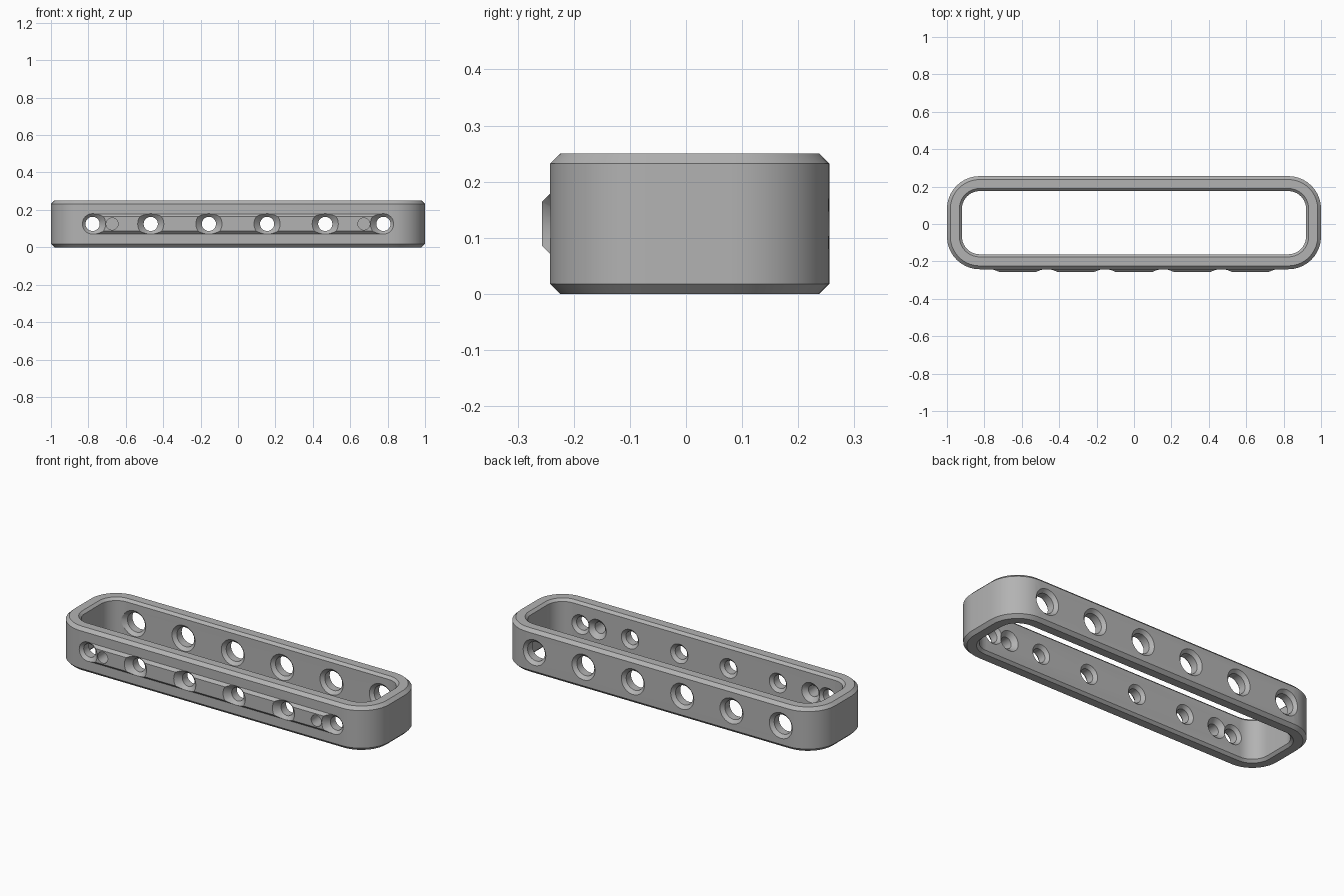
import bpy, bmesh, math
from mathutils import Vector

cube = bpy.data.objects.get("Cube")
if cube:
    bpy.data.objects.remove(cube, do_unlink=True)

# Main dimensions
HALF_X, FRONT, BACK, HEIGHT = 1.0, -0.242, 0.256, 0.25
RADIUS, WALL, BEVEL, IN_BEVEL = 0.175, 0.08, 0.018, 0.014
MID_Z = 0.125
SPACING = 0.311
ARC = 10

grey = bpy.data.materials.new("plain grey")
grey.use_nodes = True
grey.diffuse_color = (0.45, 0.45, 0.45, 1)
grey.node_tree.nodes["Principled BSDF"].inputs["Base Color"].default_value = grey.diffuse_color


def make_object(name, bm):
    bmesh.ops.recalc_face_normals(bm, faces=bm.faces)
    mesh = bpy.data.meshes.new(name)
    bm.to_mesh(mesh)
    bm.free()
    mesh.materials.append(grey)
    obj = bpy.data.objects.new(name, mesh)
    bpy.context.collection.objects.link(obj)
    return obj


def bridge(bm, loop_a, loop_b):
    n = len(loop_a)
    for i in range(n):
        j = (i + 1) % n
        bm.faces.new((loop_a[i], loop_a[j], loop_b[j], loop_b[i]))


def rounded_loop(bm, inset, z):
    """Rounded rectangle moved inwards, with concentric corners."""
    cy, hy = (FRONT + BACK) / 2, (BACK - FRONT) / 2
    verts = []
    for q, (sx, sy) in enumerate(((1, 1), (-1, 1), (-1, -1), (1, -1))):
        for k in range(ARC + 1):
            a = (q + k / ARC) * math.pi / 2
            r = RADIUS - inset
            verts.append(bm.verts.new((sx * (HALF_X - RADIUS) + r * math.cos(a),
                                       cy + sy * (hy - RADIUS) + r * math.sin(a), z)))
    return verts


def combine(target, tool, operation):
    mod = target.modifiers.new("combine", 'BOOLEAN')
    mod.operation, mod.object, mod.solver = operation, tool, 'EXACT'
    bpy.ops.object.select_all(action='DESELECT')
    bpy.context.view_layer.objects.active = target
    target.select_set(True)
    bpy.ops.object.modifier_apply(modifier=mod.name)
    bpy.data.objects.remove(tool, do_unlink=True)


def hole_cutter(x, profile, sides=32):
    """Turned cutter along y; profile holds (y, radius) pairs."""
    bm = bmesh.new()
    rings = []
    for y, r in profile:
        rings.append([bm.verts.new((x + r * math.cos(t), y, MID_Z + r * math.sin(t)))
                      for t in (math.tau * i / sides for i in range(sides))])
    for a, b in zip(rings, rings[1:]):
        bridge(bm, a, b)
    bm.faces.new(rings[0])
    bm.faces.new(rings[-1])
    cutter = make_object("hole_cutter", bm)
    cutter.hide_render = True
    return cutter


def countersunk(y0, y1, radius, sink):
    """Straight hole with a 45 degree cone at both wall faces."""
    over = 0.02
    return ((y0 - over, radius + sink + over), (y0 + sink, radius),
            (y1 - sink, radius), (y1 + over, radius + sink + over))


# Chamfered ring frame
bm = bmesh.new()
section = ((0, BEVEL), (0, HEIGHT - BEVEL), (BEVEL, HEIGHT), (WALL - IN_BEVEL, HEIGHT),
           (WALL, HEIGHT - IN_BEVEL), (WALL, IN_BEVEL), (WALL - IN_BEVEL, 0), (BEVEL, 0))
loops = [rounded_loop(bm, d, z) for d, z in section]
for i, loop in enumerate(loops):
    bridge(bm, loop, loops[(i + 1) % len(loops)])
frame = make_object("ring_frame", bm)

# Raised rail along the front
bm = bmesh.new()
rail_section = ((-0.2, -0.054), (FRONT, -0.054), (-0.257, -0.039),
                (-0.257, 0.039), (FRONT, 0.054), (-0.2, 0.054))
ends = [[bm.verts.new((x, y, MID_Z + z)) for y, z in rail_section] for x in (-0.77, 0.77)]
bridge(bm, *ends)
for end in ends:
    bm.faces.new(end)
combine(frame, make_object("front_rail", bm), 'UNION')

# Six holes through each long wall
for i in range(6):
    x = (i - 2.5) * SPACING
    combine(frame, hole_cutter(x, countersunk(FRONT, FRONT + WALL, 0.038, 0.017)), 'DIFFERENCE')
    combine(frame, hole_cutter(x, countersunk(BACK - WALL, BACK, 0.055, 0.018)), 'DIFFERENCE')

# Small screw holes in the rail, widened from inside
inner = FRONT + WALL
for side in (-1, 1):
    profile = ((-0.28, 0.032), (inner - 0.025, 0.032), (inner, 0.057), (inner + 0.01, 0.067))
    combine(frame, hole_cutter(side * 0.673, profile), 'DIFFERENCE')

# Smooth curves, sharp chamfers
bpy.ops.object.select_all(action='DESELECT')
bpy.context.view_layer.objects.active = frame
frame.select_set(True)
bpy.ops.object.shade_smooth_by_angle(angle=math.radians(25))
